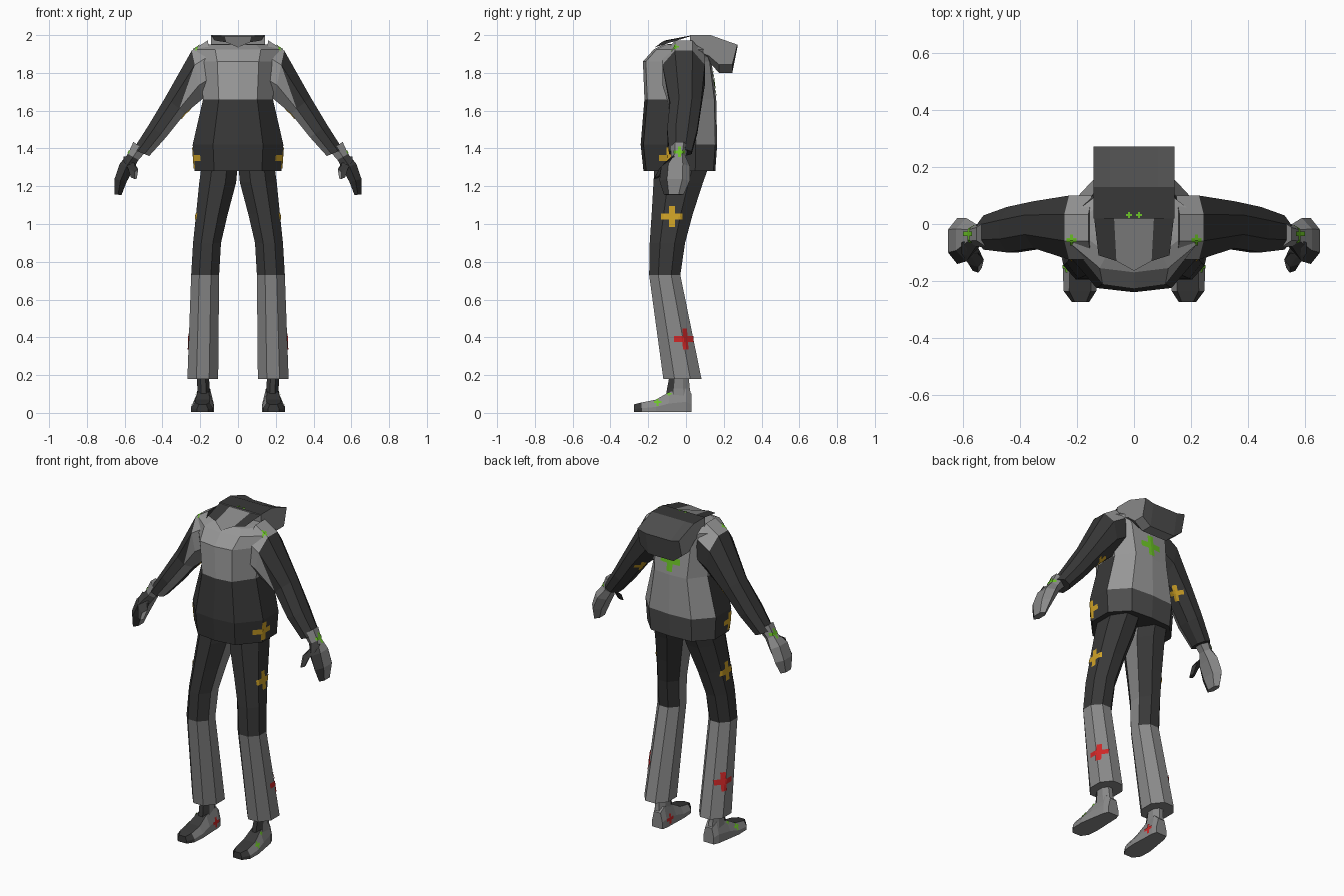
import bpy, bmesh, math
from mathutils import Vector
from mathutils.bvhtree import BVHTree

if "Cube" in bpy.data.objects:
    bpy.data.objects.remove(bpy.data.objects["Cube"])

COLOURS = [("charcoal", (.04, .04, .04)), ("mid_grey", (.25, .25, .25)), ("light_grey", (.37, .37, .37)),
           ("slate", (.075, .075, .075)), ("yellow", (.62, .36, .02)), ("green", (.15, .55, .02)),
           ("red", (.62, .02, .02)), ("soft_grey", (.31, .31, .31))]
DARK, MID, LIGHT, SLATE, YELLOW, GREEN, RED, SOFT = range(8)
MATS = []
for name, rgb in COLOURS:
    m = bpy.data.materials.new(name)
    m.diffuse_color = (*rgb, 1)
    m.use_nodes = True
    m.node_tree.nodes["Principled BSDF"].inputs["Base Color"].default_value = m.diffuse_color
    MATS.append(m)
TREES = {}


def finish(bm, name, mirror=False):
    me = bpy.data.meshes.new(name)
    bm.to_mesh(me)
    TREES[name] = BVHTree.FromBMesh(bm)
    bm.free()
    for m in MATS:
        me.materials.append(m)
    ob = bpy.data.objects.new(name, me)
    bpy.context.collection.objects.link(ob)
    if mirror:
        ob.modifiers.new("mirror", 'MIRROR').use_mirror_merge = False
    return ob


def loft(name, rings, colour, mirror=False, split=None):
    """Skin a list of closed rings; colour(centre, normal, segment, side) picks a material.
    The (segment, side) quad given as split becomes two triangles; the far one has side -2."""
    bm = bmesh.new()
    vs = [[bm.verts.new(p) for p in r] for r in rings]
    n = len(rings[0])
    tags = {}
    for s in range(len(vs) - 1):
        for k in range(n):
            j = (k + 1) % n
            a, b, c, d = vs[s][k], vs[s][j], vs[s + 1][j], vs[s + 1][k]
            if (s, k) == split:
                tags[bm.faces.new((a, b, d))] = (s, k)
                tags[bm.faces.new((b, c, d))] = (s, -2)
            else:
                tags[bm.faces.new((a, b, c, d))] = (s, k)
    tags[bm.faces.new(vs[0])] = (-1, -1)
    tags[bm.faces.new(vs[-1])] = (99, -1)
    bmesh.ops.recalc_face_normals(bm, faces=bm.faces[:])
    bm.normal_update()
    for f, (s, k) in tags.items():
        f.material_index = colour(f.calc_center_median(), f.normal, s, k)
    return finish(bm, name, mirror)


def ring(c, u, v, n=8):
    """Polygon around c with half axes u and v, flats reaching the full extent."""
    c, u, v = Vector(c), Vector(u), Vector(v)
    g = 1 / math.cos(math.pi / n)
    return [c + g * (u * math.cos(a) + v * math.sin(a))
            for a in (2 * math.pi * (k + .5) / n for k in range(n))]


def flat_ring(z, x0, x1, y0, y1):
    return ring(((x0 + x1) / 2, (y0 + y1) / 2, z), ((x1 - x0) / 2, 0, 0), (0, (y1 - y0) / 2, 0))


def plates(name, polys, mirror=False):
    """Separate flat polygons, each with its own colour."""
    bm = bmesh.new()
    for pts, col in polys:
        f = bm.faces.new([bm.verts.new(p) for p in pts])
        f.material_index = col
    return finish(bm, name, mirror)


# Jacket body: front centre, front corner, side front, side back, back corner, back centre
def torso_ring(z, hw, yf, yb):
    half = [(.55 * hw, yf + .015), (hw, yf + .35 * (yb - yf)), (hw, yf + .72 * (yb - yf)),
            (.6 * hw, yb - .01)]
    return ([(0, yf, z)] + [(x, y, z) for x, y in half] + [(0, yb, z)]
            + [(-x, y, z) for x, y in reversed(half)])


def torso_colour(c, n, s, k):
    if c.z < 1.43:
        return SLATE if n.y > .6 else DARK
    if n.y > .4 and c.z < 1.9:
        return SOFT
    if c.z < 1.66:
        return DARK
    return SOFT if c.z > 1.87 else LIGHT


loft("jacket_body", [torso_ring(*r) for r in [
    (1.28, .23, -.225, .155), (1.42, .24, -.24, .165), (1.66, .185, -.22, .16),
    (1.86, .20, -.228, .135), (1.925, .22, -.17, .11), (1.95, .17, -.12, .09),
    (1.953, .12, -.08, .06)]], torso_colour)


# Sleeves: outer and inner edge in x and z, then depth range
def sleeve_ring(xo, zo, xi, zi, y0, y1):
    return ring(((xo + xi) / 2, (y0 + y1) / 2, (zo + zi) / 2),
                ((xo - xi) / 2, 0, (zo - zi) / 2), (0, (y1 - y0) / 2, 0))


def sleeve_colour(c, n, s, k):
    if s == 0 and k in (0, 5, 6, 7):    # shoulder yoke
        return SOFT
    return SOFT if k == 4 or (s, k) == (1, 5) else DARK


loft("sleeve", [sleeve_ring(*r) for r in [
    (.16, 1.972, .12, 1.70, -.125, .10), (.245, 1.918, .19, 1.66, -.125, .10),
    (.385, 1.67, .28, 1.585, -.085, .08), (.475, 1.52, .38, 1.46, -.10, .06),
    (.555, 1.395, .47, 1.36, -.09, .03)]], sleeve_colour, True, (1, 5))

# Hands with thumbs
loft("hand", [ring(c, u, v, 6) for c, u, v in [
    ((.52, -.035, 1.41), (.034, 0, .025), (0, .040, 0)),
    ((.555, -.04, 1.355), (.028, 0, .016), (0, .034, 0)),
    ((.59, -.055, 1.305), (.036, 0, .014), (0, .066, 0)),
    ((.622, -.06, 1.23), (.032, 0, .008), (0, .07, 0)),
    ((.635, -.065, 1.155), (.018, 0, .002), (0, .045, 0))]],
    lambda c, n, s, k: DARK if n.y < -.35 and s > 0 else MID, True)
loft("thumb", [ring(c, u, v, 5) for c, u, v in [
    ((.58, -.085, 1.335), (.026, 0, .01), (0, .028, .018)),
    ((.558, -.125, 1.30), (.024, 0, .008), (0, .022, .018)),
    ((.553, -.155, 1.245), (.014, 0, .004), (0, .014, .004))]],
    lambda c, n, s, k: MID if n.x > .5 else DARK, True)


# Trouser legs, lighter below the knee and along the inside
def leg_colour(c, n, s, k):
    return MID if c.z < .73 or k == 3 else DARK


loft("trouser_leg", [flat_ring(*r) for r in [
    (.18, .105, .268, -.12, .082), (.73, .10, .248, -.195, -.03), (.9, .09, .238, -.192, -.005),
    (1.05, .055, .222, -.182, .035), (1.22, .01, .205, -.172, .09), (1.33, .0, .19, -.165, .13)]],
    leg_colour, True)


# Shoes: cross-sections from heel to toe, plus the ankle
def shoe_ring(y, cx, w, top, tw):
    return [(cx - w, y, .005), (cx + w, y, .005), (cx + w, y, top * .45),
            (cx + tw, y, top), (cx - tw, y, top), (cx - w, y, top * .45)]


def shoe_colour(c, n, s, k):
    if n.z < -.7:
        return MID
    return DARK if n.z > .8 or n.y < -.3 else MID


loft("shoe", [shoe_ring(*r) for r in [
    (.03, .175, .035, .10, .022), (0, .178, .046, .13, .03), (-.09, .184, .055, .11, .03),
    (-.16, .188, .062, .07, .038), (-.235, .19, .058, .055, .038), (-.275, .188, .03, .045, .02)]],
    shoe_colour, True)
loft("ankle", [flat_ring(*r) for r in [
    (.07, .145, .218, -.11, .03), (.13, .15, .215, -.10, .02), (.21, .155, .22, -.085, .012)]],
    lambda c, n, s, k: DARK if n.y < -.3 else MID, True)

# Hood hanging behind the neck, lofted across its width
hood = [(.02, 2.0), (.13, 2.0), (.272, 1.935), (.245, 1.80), (.175, 1.80), (.12, 1.86), (.02, 1.91)]


def hood_ring(x, low):
    return [(x, y, z + low * (2 - z)) for y, z in hood]


def hood_colour(c, n, s, k):
    if k in (1, 2):
        return SLATE
    return DARK if n.z > .2 else MID


loft("hood", [hood_ring(x, l) for x, l in [(-.142, .22), (-.085, 0), (.085, 0), (.142, .22)]],
     hood_colour)

# Neck panel and collar
collar = []
for s in (1, -1):
    collar.append(([(s * .14, .02, 1.997), (s * .07, .02, 1.993), (s * .062, -.13, 1.962),
                    (s * .125, -.11, 1.972)], DARK))
collar.append(([(-.07, .02, 1.993), (.07, .02, 1.993), (.062, -.13, 1.962),
                (0, -.165, 1.935), (-.062, -.13, 1.962)], MID))
plates("collar", collar)


# Cross-shaped marks wrapped onto the surfaces in short strips
def cross(part, origin, direction, size, colour, steps=10):
    o, d = Vector(origin), Vector(direction).normalized()
    side = Vector((0, 0, 1)).cross(d)
    side = side.normalized() if side.length > .01 else Vector((1, 0, 0))
    up = d.cross(side)
    h, t = size / 2, size / 7
    out = []

    def drop(a, b):
        loc, n, _, _ = TREES[part].ray_cast(o + side * a + up * b, d)
        if loc is None:
            return None
        return loc + (n if n.dot(d) < 0 else -n) * .004

    for swap in (False, True):
        for i in range(steps):
            a0, a1 = (-h + size * j / steps for j in (i, i + 1))
            for b0, b1 in ((-t, 0), (0, t)):
                quad = [(a0, b0), (a1, b0), (a1, b1), (a0, b1)]
                pts = [drop(b, a) if swap else drop(a, b) for a, b in quad]
                if None not in pts and max((p - pts[0]).length for p in pts) < size / 2:
                    out.append((pts, colour))
    return out


marks = (cross("trouser_leg", (1, -.075, 1.04), (-1, 0, 0), .11, YELLOW)
         + cross("jacket_body", (1, -.085, 1.35), (-1, 0, 0), .11, YELLOW)
         + cross("trouser_leg", (.6, .2, .39), (-.34, -.2, 0), .11, RED)
         + cross("sleeve", (.17, .1, 1.53), (.16, -.10, .10), .09, YELLOW)
         + cross("hand", (1, -.035, 1.38), (-1, 0, 0), .055, GREEN)
         + cross("sleeve", (.218, -.055, 3), (0, 0, -1), .035, GREEN)
         + cross("shoe", (1, -.15, .055), (-1, 0, 0), .04, GREEN)
         + cross("shoe", (1, -.09, .10), (-1, 0, 0), .025, GREEN)
         + cross("hood", (.018, .032, 3), (0, 0, -1), .022, GREEN)
         + cross("shoe", (-1, -.03, .05), (1, 0, 0), .06, RED))
plates("side_marks", marks, True)
plates("back_mark", cross("jacket_body", (.003, 1, 1.745), (0, -1, 0), .13, GREEN))
